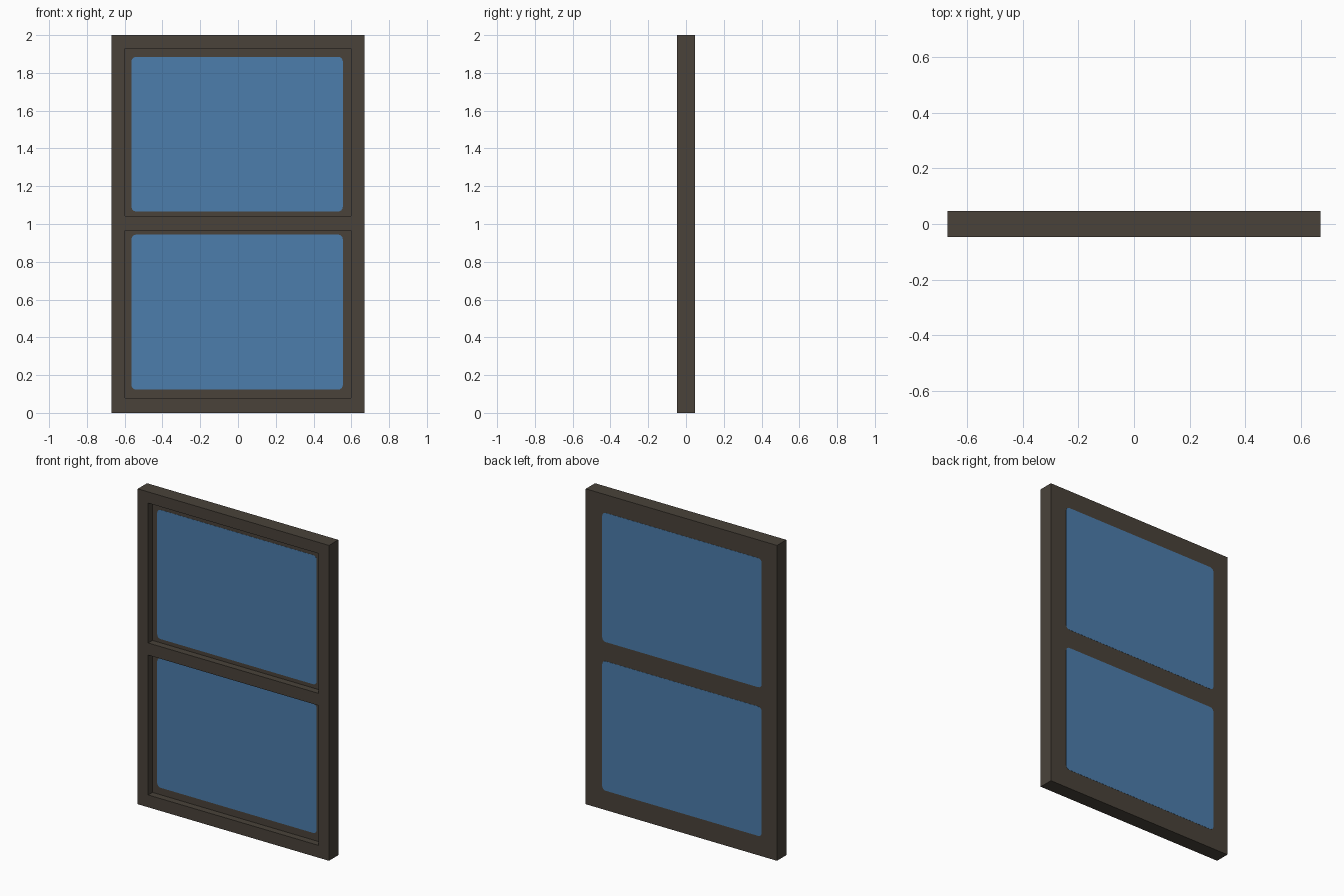
import bpy, bmesh, math
from mathutils import Vector

if "Cube" in bpy.data.objects:
    bpy.data.objects.remove(bpy.data.objects["Cube"])

HX, HY, HZ = 0.671, 0.0465, 2.0      # half width, half depth, height
RECESS = 0.043                       # depth of the front pockets
OPEN_X = (-0.598, 0.597)
OPEN_Z = [(0.078, 0.965), (1.042, 1.929)]
GLASS_X = (-0.564, 0.555)
GLASS_Z = [(0.123, 0.944), (1.066, 1.885)]


def material(name, rgb):
    m = bpy.data.materials.new(name)
    m.diffuse_color = (*rgb, 1)
    m.use_nodes = True
    m.node_tree.nodes["Principled BSDF"].inputs["Base Color"].default_value = m.diffuse_color
    return m


def add_object(name, bm, mat):
    bmesh.ops.recalc_face_normals(bm, faces=bm.faces)
    me = bpy.data.meshes.new(name)
    bm.to_mesh(me)
    bm.free()
    me.materials.append(mat)
    ob = bpy.data.objects.new(name, me)
    bpy.context.collection.objects.link(ob)
    return ob


frame_mat = material("dark brown frame", (0.067, 0.055, 0.042))
glass_mat = material("blue glass", (0.072, 0.205, 0.413))

# Frame: one slab, sliced along the openings, with the pockets pushed in
bm = bmesh.new()
bmesh.ops.create_cube(bm, size=1)
for v in bm.verts:
    v.co = Vector((v.co.x * 2 * HX, v.co.y * 2 * HY, (v.co.z + 0.5) * HZ))
cuts = [((x, 0, 0), (1, 0, 0)) for x in OPEN_X]
cuts += [((0, 0, z), (0, 0, 1)) for pair in OPEN_Z for z in pair]
for co, no in cuts:
    bmesh.ops.bisect_plane(bm, geom=bm.verts[:] + bm.edges[:] + bm.faces[:],
                           plane_co=co, plane_no=no)
bm.normal_update()


def in_opening(f):
    c = f.calc_center_median()
    return (f.normal.y < -0.9 and OPEN_X[0] < c.x < OPEN_X[1]
            and any(a < c.z < b for a, b in OPEN_Z))


pockets = [f for f in bm.faces if in_opening(f)]
pushed = bmesh.ops.extrude_discrete_faces(bm, faces=pockets)["faces"]
for f in pushed:
    bmesh.ops.translate(bm, verts=f.verts[:], vec=(0, RECESS, 0))
add_object("window_frame", bm, frame_mat)


# Glass panes: thin rounded plates on the pocket floor and on the back
def pane(name, z0, z1, y0, y1, r=0.025, seg=4):
    bm = bmesh.new()
    x0, x1 = GLASS_X
    corners = [(x1 - r, z1 - r), (x0 + r, z1 - r), (x0 + r, z0 + r), (x1 - r, z0 + r)]
    verts = []
    for i, (cx, cz) in enumerate(corners):
        for k in range(seg + 1):
            a = math.pi / 2 * (i + k / seg)
            verts.append(bm.verts.new((cx + r * math.cos(a), y0, cz + r * math.sin(a))))
    face = bm.faces.new(verts)
    ext = bmesh.ops.extrude_face_region(bm, geom=[face])["geom"]
    bmesh.ops.translate(bm, vec=(0, y1 - y0, 0),
                        verts=[g for g in ext if isinstance(g, bmesh.types.BMVert)])
    add_object(name, bm, glass_mat)


floor_y = -HY + RECESS
for label, (z0, z1) in zip(("lower", "upper"), GLASS_Z):
    pane(label + "_glass_front", z0, z1, floor_y - 0.001, floor_y + 0.001)
    pane(label + "_glass_back", z0, z1, HY - 0.001, HY + 0.001)
